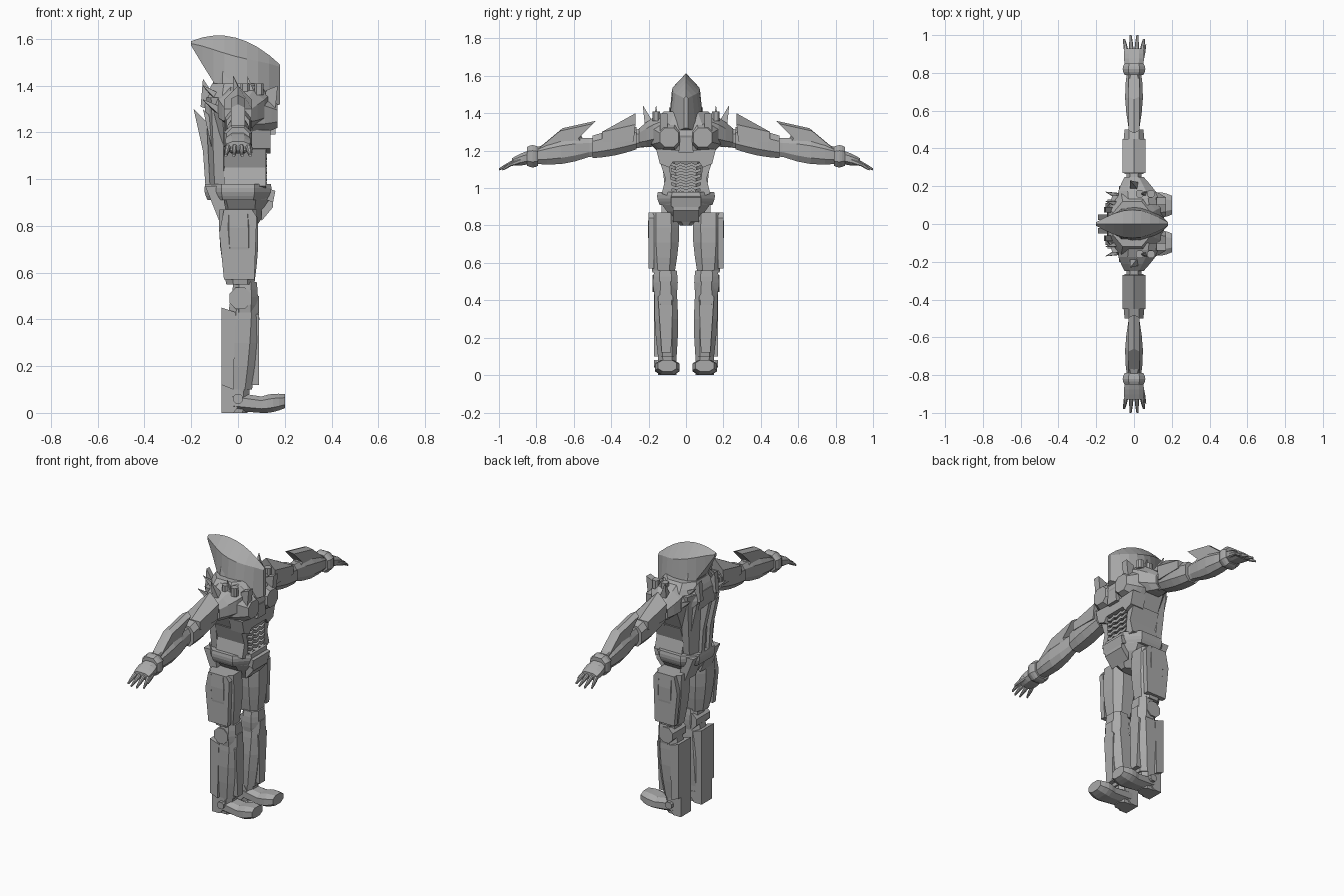
import bpy, bmesh
from math import sin, cos, pi
from mathutils import Vector

if "Cube" in bpy.data.objects:
    bpy.data.objects.remove(bpy.data.objects["Cube"])

grey = bpy.data.materials.new("armour grey")
grey.use_nodes = True
grey.diffuse_color = (.4, .4, .4, 1)
grey.node_tree.nodes["Principled BSDF"].inputs["Base Color"].default_value = grey.diffuse_color

# Joints of the model's left side; everything paired is mirrored across y
SHOULDER, ELBOW = Vector((0, .25, 1.27)), Vector((0, .5, 1.22))
WRIST, KNUCKLE = Vector((0, .82, 1.17)), Vector((0, .93, 1.14))
HIP, KNEE, ANKLE = Vector((0, .12, .87)), Vector((.03, .11, .5)), Vector((0, .1, .1))
CHEST, WAIST = Vector((0, 0, 1.2)), Vector((0, 0, .95))
OCTAGON = [(cos((k + .5) * pi / 4), sin((k + .5) * pi / 4)) for k in range(8)]


def skin(name, rings, mirror=True):
    """Bridge equal rings of points and cap both ends."""
    bm = bmesh.new()
    rows = [[bm.verts.new(point) for point in ring] for ring in rings]
    for near, far in zip(rows, rows[1:]):
        for i in range(len(near)):
            bm.faces.new((near[i - 1], near[i], far[i], far[i - 1]))
    bm.faces.new(rows[0])
    bm.faces.new(rows[-1])
    bmesh.ops.recalc_face_normals(bm, faces=bm.faces)
    mesh = bpy.data.meshes.new(name)
    bm.to_mesh(mesh)
    bm.free()
    mesh.materials.append(grey)
    part = bpy.data.objects.new(name, mesh)
    bpy.context.collection.objects.link(part)
    if mirror:
        modifier = part.modifiers.new("mirror", "MIRROR")
        modifier.use_axis = (False, True, False)
        modifier.use_mirror_merge = False


def limb(name, start, end, size, end_size, bulge=0, mirror=True):
    """Chamfered box along its longest direction, tapering and swelling in the middle."""
    start, end = Vector(start), Vector(end)
    along = max(range(3), key=lambda i: abs(end[i] - start[i]))
    first, second = [i for i in range(3) if i != along]
    steps = 4 if bulge else 1
    rings = []
    for step in range(steps + 1):
        t = step / steps
        half = Vector(size).lerp(Vector(end_size), t) * (1 + bulge * sin(pi * t))
        ring = []
        for u, v in OCTAGON:
            point = start.lerp(end, t)
            point[first] += half.x * max(-1, min(1, u * 1.3))
            point[second] += half.y * max(-1, min(1, v * 1.3))
            ring.append(point)
        rings.append(ring)
    skin(name, rings, mirror)


def side_plate(name, joint, outline, inner, outer):
    """Outline in x and z about a joint, given a thickness in y."""
    skin(name, [[joint + Vector((x, y, z)) for x, z in outline] for y in (inner, outer)])


def front_plate(name, joint, outline, back, front):
    """Outline in y and z about a joint, given a thickness in x."""
    skin(name, [[joint + Vector((x, y, z)) for y, z in outline] for x in (back, front)])


def spike(name, base, tip, size):
    base, tip = Vector(base), Vector(tip)
    side = (tip - base).orthogonal().normalized() * size
    up = (tip - base).cross(side).normalized() * size
    foot = [side, up, -side, -up]
    skin(name, [[base + corner for corner in foot], [tip + corner * .05 for corner in foot]])


# Helmet: long crest from the rear tip to the pointed face, widest at the jaw
crest = []
for step in range(9):
    t = step / 8
    swell = sin(pi * t)
    x = -.2 + .38 * t
    ridge = 1.59 + .16 * t - .26 * t * t
    brow, brow_width = ridge - .01 - .07 * swell, .01 + .065 * swell
    jaw, jaw_width = ridge - .02 - .15 * t - .2 * swell, .01 + .09 * sin(pi * t ** 1.3)
    crest.append([(x, 0, ridge), (x, brow_width, brow), (x, jaw_width, jaw),
                  (x, -jaw_width, jaw), (x, -brow_width, brow)])
skin("helmet", crest, mirror=False)
limb("neck", (-.02, 0, 1.3), (-.03, 0, 1.47), (.1, .1), (.07, .07), mirror=False)

# Torso
waist_size, bust_size = (.1, .11), (.15, .19)
limb("lower_chest", (-.01, 0, 1.1), (.01, 0, 1.28), waist_size, bust_size, mirror=False)
limb("upper_chest", (.01, 0, 1.28), (-.01, 0, 1.41), bust_size, (.1, .12), .1, mirror=False)
limb("chest_plate", (.06, .1, 1.28), (.17, .09, 1.27), (.09, .09), (.05, .05), .1)
front_plate("sternum", CHEST, [(0, .07), (.03, .07), (.04, -.01), (0, -.01)], .08, .16)
front_plate("rib_arch", CHEST,
            [(0, 0), (.16, .01), (.14, -.07), (.09, -.09), (.07, -.06), (0, -.06)], .05, .14)
limb("abdomen", WAIST, CHEST, (.1, .1), (.1, .12), mirror=False)
front_plate("abdomen_frame", WAIST,
            [(.07, 0), (.13, .02), (.11, .1), (.14, .19), (.09, .18), (.08, .1)], -.06, .12)
for row in range(6):
    wave = [(0, 0), (.03, .01), (.05, 0), (.08, .01)]
    wave += [(y, z + .017) for y, z in reversed(wave)]
    front_plate("abdomen_rib", WAIST + Vector((0, 0, .01 + .03 * row)), wave, .07, .125)

# Back armour: shell, tall curved blades, upper fins and spikes
limb("back_shell", (-.08, 0, .97), (-.09, 0, 1.35), (.04, .11), (.05, .15), mirror=False)
blade = [(-.09, .02), (-.14, .03), (-.15, .17), (-.19, .35), (-.14, .3), (-.09, .29)]
for row, name in enumerate(("inner_back_blade", "outer_back_blade")):
    inset = Vector((.04 * row, .06 * row, 0))
    side_plate(name, WAIST + inset, blade, .02, .05)
side_plate("upper_back_fin", CHEST,
           [(-.08, .08), (-.16, .11), (-.15, .23), (-.11, .17), (-.06, .18)], .06, .09)
spike("upper_back_spike", (-.06, .1, 1.33), (-.15, .12, 1.4), .03)
spike("lower_back_spike", (-.06, .14, 1.28), (-.15, .17, 1.34), .03)

# Belt and pelvis
limb("belt", (0, 0, .91), (0, 0, .98), (.13, .14), (.14, .15), .06, mirror=False)
limb("pelvis", (.02, 0, .8), (.01, 0, .95), (.06, .03), (.13, .14), .2, mirror=False)
side_plate("belt_buckle", WAIST, [(.08, -.02), (.15, -.05), (.16, 0), (.1, .02)], 0, .08)
side_plate("front_hip_guard", WAIST, [(.1, 0), (.15, 0), (.15, -.07), (.1, -.13)], 0, .07)
side_plate("rear_hip_guard", WAIST, [(-.14, .02), (-.07, .02), (-.05, -.09), (-.08, -.13)], .02, .13)

# Legs
limb("thigh", HIP, KNEE + Vector((-.02, .01, .05)), (.08, .08), (.06, .06), .16)
side_plate("thigh_outer_plate", HIP,
           [(-.06, 0), (.06, 0), (.08, -.03), (.07, -.3), (-.06, -.3), (-.08, -.1)], .05, .08)
limb("knee", KNEE - Vector((0, 0, .07)), KNEE + Vector((0, 0, .06)), (.05, .06), (.05, .06), .1)
side_plate("knee_disc", KNEE, [(.05 * u - .02, .05 * v - .01) for u, v in OCTAGON], -.06, .07)
limb("shin", ANKLE, KNEE, (.06, .05), (.06, .055), .2)
side_plate("calf_plate", ANKLE, [(-.07, .02), (-.02, 0), (-.01, .33), (-.07, .35)], -.05, .07)
front_plate("shin_plate", ANKLE, [(-.02, .02), (.03, .02), (.05, .32), (0, .36), (-.03, .32)], .05, .09)

# Feet
sole = Vector((0, .1, 0))
side_plate("heel", sole, [(-.07, 0), (-.02, 0), (.03, .06), (0, .11), (-.07, .12)], -.05, .05)
limb("foot", (-.03, .1, .05), (.1, .1, .035), (.05, .04), (.06, .035))
limb("toe", (.1, .1, .035), (.2, .1, .05), (.06, .035), (.05, .03), .2)
limb("ankle", sole, ANKLE, (.04, .04), (.05, .05))
limb("ankle_stud", (0, .14, .06), (0, .17, .06), (.02, .02), (.02, .02))

# Shoulders
limb("shoulder_guard", (.03, .1, 1.33), SHOULDER, (.1, .07), (.05, .05), .3)
for x in (.03, .09):
    limb("shoulder_block", (x, .16, 1.36), (x, .16, 1.41), (.02, .02), (.02, .02))
spike("shoulder_spike", (0, .2, 1.35), (-.02, .23, 1.44), .03)
spike("collar_spike", (.06, .16, 1.36), (.04, .16, 1.44), .02)
side_plate("shoulder_front_blade", CHEST, [(.1, .05), (.16, .1), (.17, .2), (.12, .18)], .1, .14)
limb("shoulder_joint", SHOULDER - Vector((0, .04, 0)), SHOULDER.lerp(ELBOW, .2), (.04, .05), (.04, .05))

# Arms
limb("upper_arm", SHOULDER.lerp(ELBOW, .06), ELBOW, (.05, .06), (.05, .06), .15)
skin("upper_arm_flare", [[SHOULDER + Vector((x, y, z)) for y, z in
                          ((.02, .13 - abs(x)), (.2, .03), (.2, -.02), (.03, -.02))]
                         for x in (-.06, 0, .06)])
limb("elbow", ELBOW - Vector((0, .02, 0)), ELBOW.lerp(WRIST, .1), (.03, .05), (.03, .05))
limb("forearm", ELBOW.lerp(WRIST, .05), WRIST, (.03, .05), (.035, .04), .45)
fin = [(-.02, .14), (.16, .1), (.28, 0), (.03, .01), (.06, .06)]
skin("forearm_blade", [[ELBOW + Vector((x, y + abs(x) / 2, z - abs(x) / 2)) for y, z in fin]
                       for x in (-.03, 0, .03)])
limb("wrist_cuff", WRIST - Vector((0, .03, 0)), WRIST + Vector((0, .03, 0)), (.05, .05), (.05, .05), .2)

# Hands
limb("palm", WRIST, KNUCKLE, (.04, .035), (.05, .02), .2)
for finger, reach in zip((-1.5, -.5, .5, 1.5), (.05, .07, .07, .05)):
    root = KNUCKLE + Vector((.028 * finger, -.01, 0))
    limb("finger", root, root + Vector((.007 * finger, reach + .01, -.04)), (.011, .013), (.005, .006), .2)
limb("thumb", WRIST + Vector((.04, .05, -.02)), KNUCKLE + Vector((.06, .02, -.02)), (.012, .014), (.005, .006), .2)
